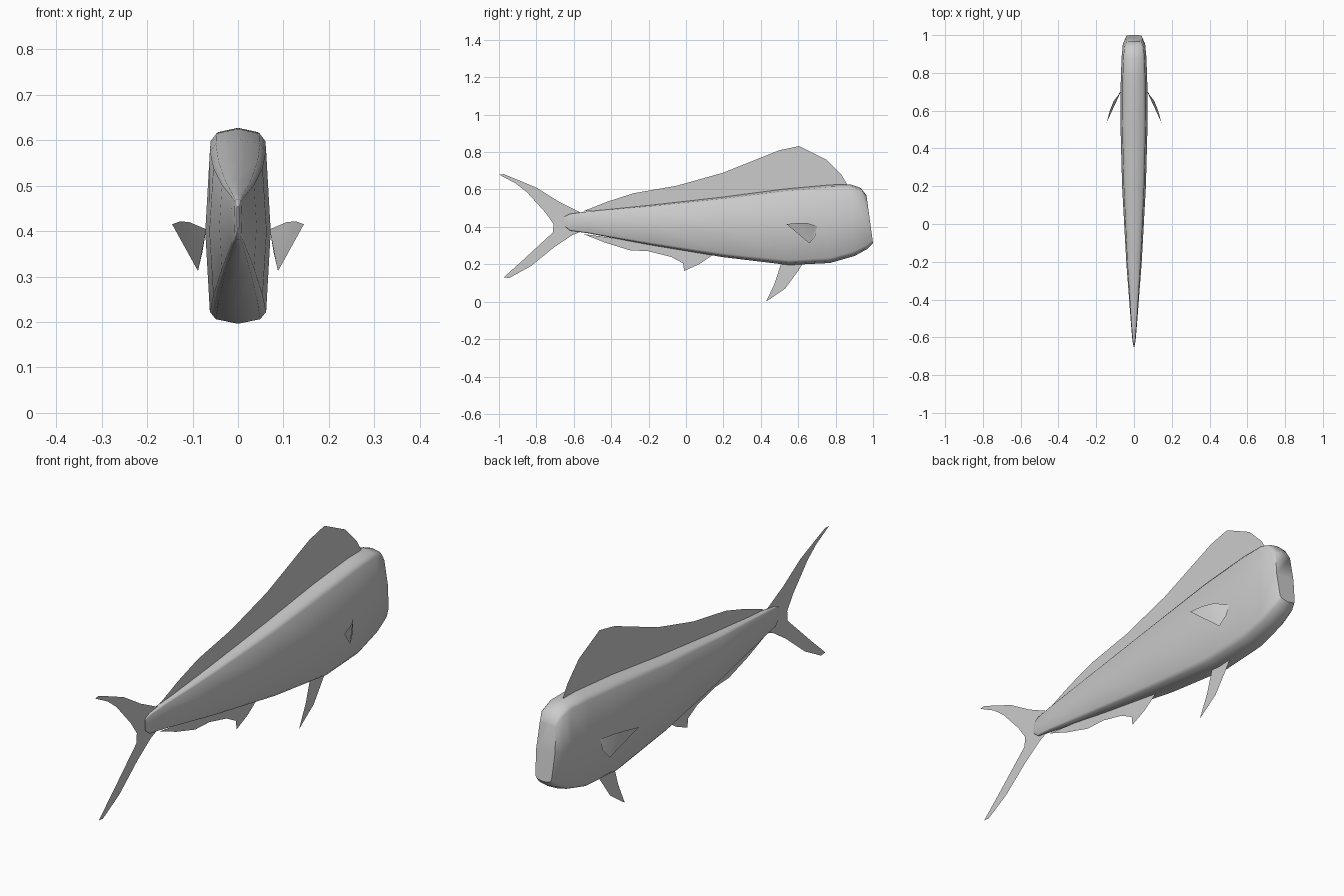
import bpy, bmesh


def make_object(name, verts, faces, smooth=None):
    bm = bmesh.new()
    vs = [bm.verts.new(v) for v in verts]
    for f in faces:
        bm.faces.new([vs[i] for i in f])
    bmesh.ops.recalc_face_normals(bm, faces=bm.faces[:])
    bmesh.ops.triangulate(bm, faces=[f for f in bm.faces if len(f.verts) > 4])
    mesh = bpy.data.meshes.new(name)
    bm.to_mesh(mesh)
    bm.free()
    obj = bpy.data.objects.new(name, mesh)
    bpy.context.collection.objects.link(obj)
    if smooth:
        bpy.ops.object.select_all(action='DESELECT')
        bpy.context.view_layer.objects.active = obj
        obj.select_set(True)
        bpy.ops.object.shade_smooth_by_angle(angle=smooth)
    return obj


def flat_fin(name, outline):
    """Single-sheet fin on the centre plane from a (y, z) outline."""
    return make_object(name, [(0, y, z) for y, z in outline],
                       [list(range(len(outline)))])


# Body: loft of boxy sections; (top y, top z, bottom y, bottom z, half width)
stations = [
    (-0.65, 0.455, -0.65, 0.405, 0.002),
    (-0.62, 0.470, -0.62, 0.380, 0.008),
    (-0.53, 0.482, -0.53, 0.367, 0.016),
    (-0.20, 0.515, -0.20, 0.305, 0.041),
    (0.20, 0.560, 0.20, 0.238, 0.063),
    (0.52, 0.602, 0.55, 0.196, 0.072),
    (0.77, 0.625, 0.77, 0.207, 0.070),
    (0.88, 0.627, 0.90, 0.244, 0.065),
    (0.935, 0.608, 0.97, 0.282, 0.059),
    (0.965, 0.568, 1.00, 0.312, 0.046),
]
half = [(0, 0), (0.68, 0.025), (0.86, 0.065), (1, 0.5),
        (0.86, 0.935), (0.68, 0.975), (0, 1)]
ring = half + [(-x, t) for x, t in reversed(half[1:-1])]
n = len(ring)
verts = [(x * w, ty + (by - ty) * t, tz + (bz - tz) * t)
         for ty, tz, by, bz, w in stations for x, t in ring]
faces = [(s * n + i, s * n + (i + 1) % n, (s + 1) * n + (i + 1) % n, (s + 1) * n + i)
         for s in range(len(stations) - 1) for i in range(n)]
faces += [list(range(n)), list(range(len(verts) - n, len(verts)))]
make_object("body", verts, faces, smooth=0.9)

# Dorsal fin along the back
flat_fin("dorsal_fin", [
    (-0.55, 0.483), (-0.42, 0.535), (-0.28, 0.58), (-0.05, 0.62), (0.2, 0.69),
    (0.5, 0.81), (0.605, 0.832), (0.75, 0.76), (0.83, 0.68), (0.865, 0.622),
    (0.77, 0.615), (0.52, 0.592), (0.2, 0.55), (-0.2, 0.507)])

# Forked tail fin
flat_fin("tail_fin", [
    (-0.55, 0.47), (-0.68, 0.535), (-0.80, 0.61), (-0.92, 0.66), (-0.975, 0.682),
    (-1.0, 0.68), (-0.91, 0.632), (-0.85, 0.585), (-0.75, 0.475), (-0.708, 0.415),
    (-0.712, 0.37), (-0.75, 0.335), (-0.88, 0.215), (-0.975, 0.13), (-0.945, 0.127),
    (-0.83, 0.19), (-0.70, 0.295), (-0.61, 0.355), (-0.55, 0.38)])

# Anal fin
flat_fin("anal_fin", [
    (-0.55, 0.362), (-0.43, 0.315), (-0.30, 0.275), (-0.20, 0.27), (-0.08, 0.24),
    (-0.015, 0.205), (-0.01, 0.165), (0.07, 0.20), (0.15, 0.255), (-0.2, 0.315)])

# Pelvic fin
flat_fin("pelvic_fin", [
    (0.51, 0.21), (0.475, 0.10), (0.428, 0.0), (0.53, 0.07),
    (0.60, 0.165), (0.628, 0.21)])

# Curved pectoral fins, one each side
for side, label in ((1, "right"), (-1, "left")):
    pts = [(0.070, 0.70, 0.404), (0.078, 0.695, 0.355), (0.088, 0.66, 0.312),
           (0.108, 0.65, 0.42), (0.128, 0.60, 0.421), (0.145, 0.537, 0.415)]
    make_object(label + "_pectoral_fin", [(side * x, y, z) for x, y, z in pts],
                [(0, 1, 2), (0, 2, 3), (3, 2, 4), (4, 2, 5)], smooth=0.9)
